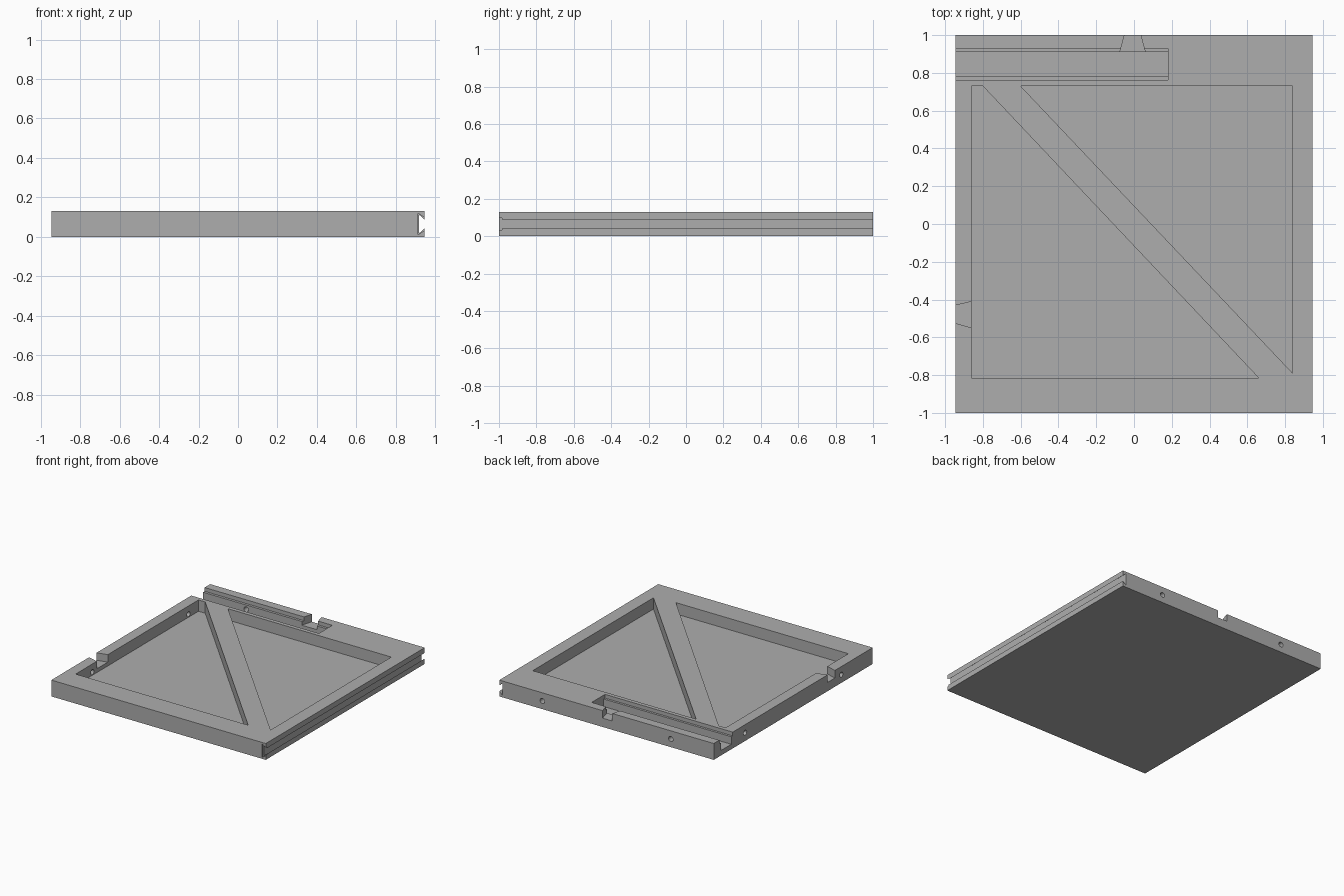
import bpy, bmesh
from mathutils import Vector

cube = bpy.data.objects.get("Cube")
if cube:
    bpy.data.objects.remove(cube, do_unlink=True)

# Panel size
HX, HY, H = 0.945, 1.0, 0.13
FLOOR, NOTCH, STEP, ABOVE = 0.04, 0.07, 0.10, 0.2

grey = bpy.data.materials.new("plain grey")
grey.use_nodes = True
colour = (0.42, 0.42, 0.42, 1)
grey.diffuse_color = colour
grey.node_tree.nodes["Principled BSDF"].inputs["Base Color"].default_value = colour


def prism(name, points, direction):
    """Extrude a flat polygon of 3D points along a direction."""
    bm = bmesh.new()
    face = bm.faces.new([bm.verts.new(p) for p in points])
    new = bmesh.ops.extrude_face_region(bm, geom=[face])["geom"]
    verts = [v for v in new if isinstance(v, bmesh.types.BMVert)]
    bmesh.ops.translate(bm, verts=verts, vec=Vector(direction))
    bmesh.ops.recalc_face_normals(bm, faces=bm.faces)
    mesh = bpy.data.meshes.new(name)
    bm.to_mesh(mesh)
    bm.free()
    mesh.materials.append(grey)
    obj = bpy.data.objects.new(name, mesh)
    bpy.context.collection.objects.link(obj)
    return obj


def upright(name, outline, z0, z1):
    return prism(name, [(x, y, z0) for x, y in outline], (0, 0, z1 - z0))


def box(x0, x1, y0, y1):
    return [(x0, y0), (x1, y0), (x1, y1), (x0, y1)]


def cut(target, cutter):
    """Subtract the cutter from the target and discard it."""
    mod = target.modifiers.new("cut", "BOOLEAN")
    mod.operation, mod.solver, mod.object = "DIFFERENCE", "EXACT", cutter
    bpy.context.view_layer.objects.active = target
    bpy.ops.object.modifier_apply(modifier=mod.name)
    bpy.data.objects.remove(cutter, do_unlink=True)


def drill(target, centre, axis, depth=0.24):
    bpy.ops.mesh.primitive_cylinder_add(vertices=24, radius=0.02, depth=depth, location=centre)
    hole = bpy.context.object
    hole.rotation_mode = "QUATERNION"
    hole.rotation_quaternion = Vector((0, 0, 1)).rotation_difference(Vector(axis))
    bpy.context.view_layer.update()
    cut(target, hole)


panel = upright("panel", box(-HX, HX, -HY, HY), 0, H)

# Two pockets divided by the diagonal brace
cut(panel, upright("right_pocket", [(-0.86, 0.73), (-0.80, 0.73), (0.66, -0.815), (-0.86, -0.815)], FLOOR, ABOVE))
cut(panel, upright("left_pocket", [(-0.60, 0.73), (0.84, 0.73), (0.84, -0.79)], FLOOR, ABOVE))

# Stepped slot along the back, open at the right end
cut(panel, upright("slot_lip", box(-1.1, 0.18, 0.762, 0.93), STEP, ABOVE))
cut(panel, upright("slot", box(-1.1, 0.18, 0.78, 0.91), FLOOR, ABOVE))

# Flared notches in the back rim and the right rim
cut(panel, upright("back_notch", [(-0.0475, 1.01), (0.0325, 1.01), (0.0625, 0.90), (-0.0775, 0.90)], NOTCH, ABOVE))
cut(panel, upright("side_notch", [(-0.955, -0.433), (-0.955, -0.522), (-0.85, -0.552), (-0.85, -0.408)], NOTCH, ABOVE))

# Dovetail groove along the left edge, with a wider mouth at the front
for y0, y1, grow in ((-1.1, 1.1, 0), (-1.1, -0.985, 0.01)):
    mid, mouth, root = H / 2, 0.023 + grow, 0.048 + grow * 0.6
    deep = 0.917 - grow * 0.5
    section = [(HX, mid - mouth), (HX + 0.01, mid - mouth), (HX + 0.01, mid + mouth),
               (HX, mid + mouth), (deep, mid + root), (deep, mid - root)]
    cut(panel, prism("dovetail", [(x, y0, z) for x, z in section], (0, y1 - y0, 0)))

# Peg holes in the back and right rims
for s in (-1, 1):
    drill(panel, (s * 0.566, HY, 0.065), (0, 1, 0))
    drill(panel, (-HX, s * 0.605, 0.065), (1, 0, 0))
